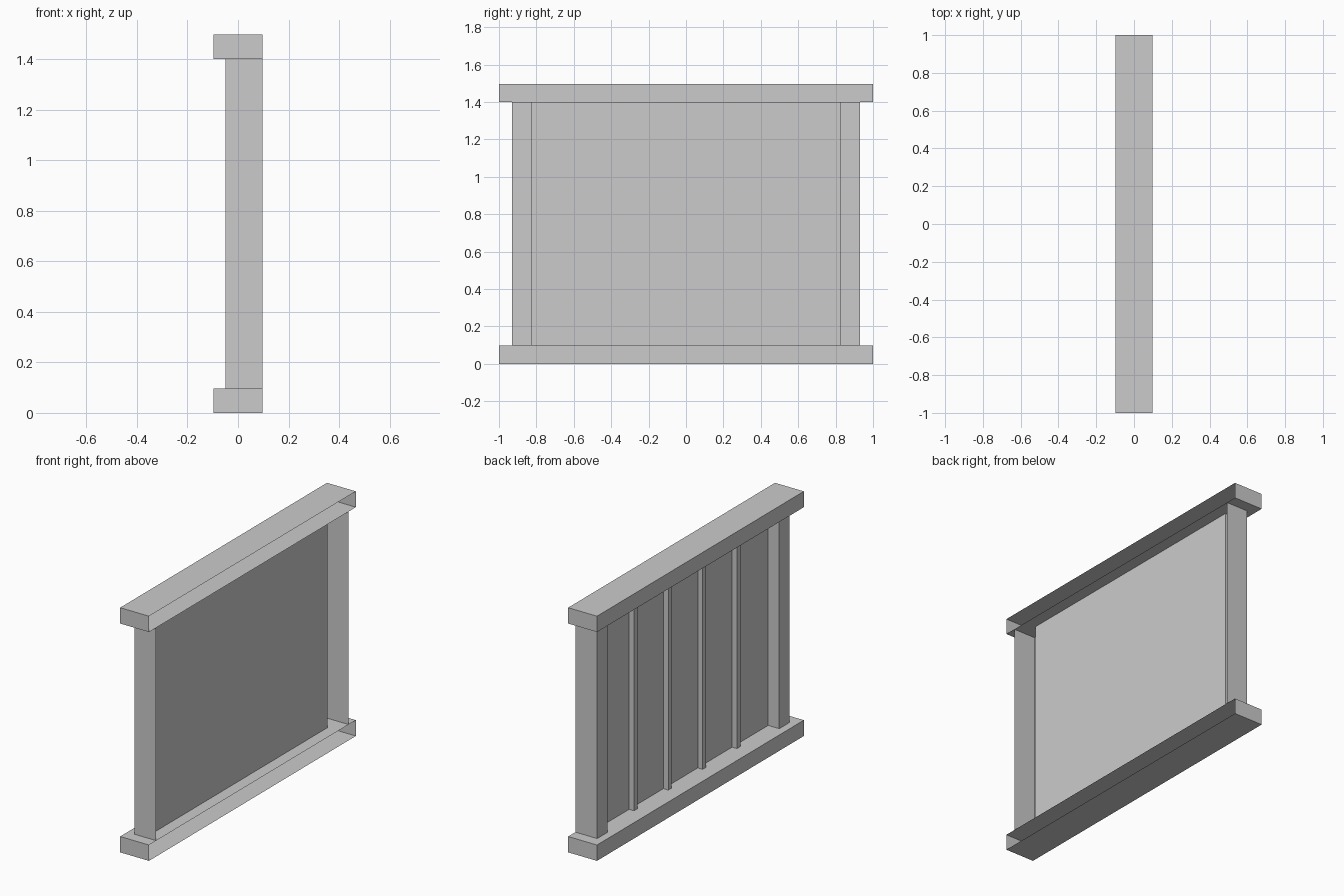
import bpy
import bmesh

cube = bpy.data.objects.get("Cube")
if cube:
    bpy.data.objects.remove(cube, do_unlink=True)

HALF_DEPTH, HEIGHT, RAIL = 0.0975, 1.497, 0.097
POST_FACE, POST_OUT, POST_IN = -0.05, 0.93, 0.83
PANEL_X = 0.025
BAR = 0.033

grey = bpy.data.materials.new("plain_grey")
grey.use_nodes = True
grey.diffuse_color = (0.6, 0.6, 0.6, 1)
grey.node_tree.nodes["Principled BSDF"].inputs["Base Color"].default_value = (0.6, 0.6, 0.6, 1)


def finish(name, bm):
    mesh = bpy.data.meshes.new(name)
    bm.to_mesh(mesh)
    bm.free()
    mesh.materials.append(grey)
    obj = bpy.data.objects.new(name, mesh)
    bpy.context.collection.objects.link(obj)


def open_box(name, low, high):
    """Box whose +x side is left open."""
    bm = bmesh.new()
    bmesh.ops.create_cube(bm, size=1)
    for v in bm.verts:
        v.co = [h if c > 0 else l for c, l, h in zip(v.co, low, high)]
    bm.normal_update()
    bmesh.ops.delete(bm, geom=[f for f in bm.faces if f.normal.x > 0.5], context='FACES')
    finish(name, bm)


def folded_sheet(name, path, bottom, top):
    """Upright sheet following a plan path of (x, y) points."""
    bm = bmesh.new()
    lower = [bm.verts.new((x, y, bottom)) for x, y in path]
    upper = [bm.verts.new((x, y, top)) for x, y in path]
    for i in range(len(path) - 1):
        bm.faces.new((lower[i + 1], lower[i], upper[i], upper[i + 1]))
    finish(name, bm)


# Hollow rails, open towards +x
for name, z in (("bottom_rail", 0), ("top_rail", HEIGHT - RAIL)):
    open_box(name, (-HALF_DEPTH, -1, z), (HALF_DEPTH, 1, z + RAIL))

# Hollow end posts and the flat panel between them, folded from one sheet
half = [(HALF_DEPTH, POST_OUT), (POST_FACE, POST_OUT), (POST_FACE, POST_IN), (PANEL_X, POST_IN)]
path = [(x, -y) for x, y in half] + half[::-1]
folded_sheet("posts_and_panel", path, RAIL, HEIGHT - RAIL)

# Slim upright bars dividing the panel into five bays
bay = 2 * POST_IN / 5
for i in range(4):
    y = (i - 1.5) * bay
    open_box(f"upright_bar_{i + 1}", (PANEL_X - BAR, y - BAR / 2, RAIL),
             (PANEL_X, y + BAR / 2, HEIGHT - RAIL))
